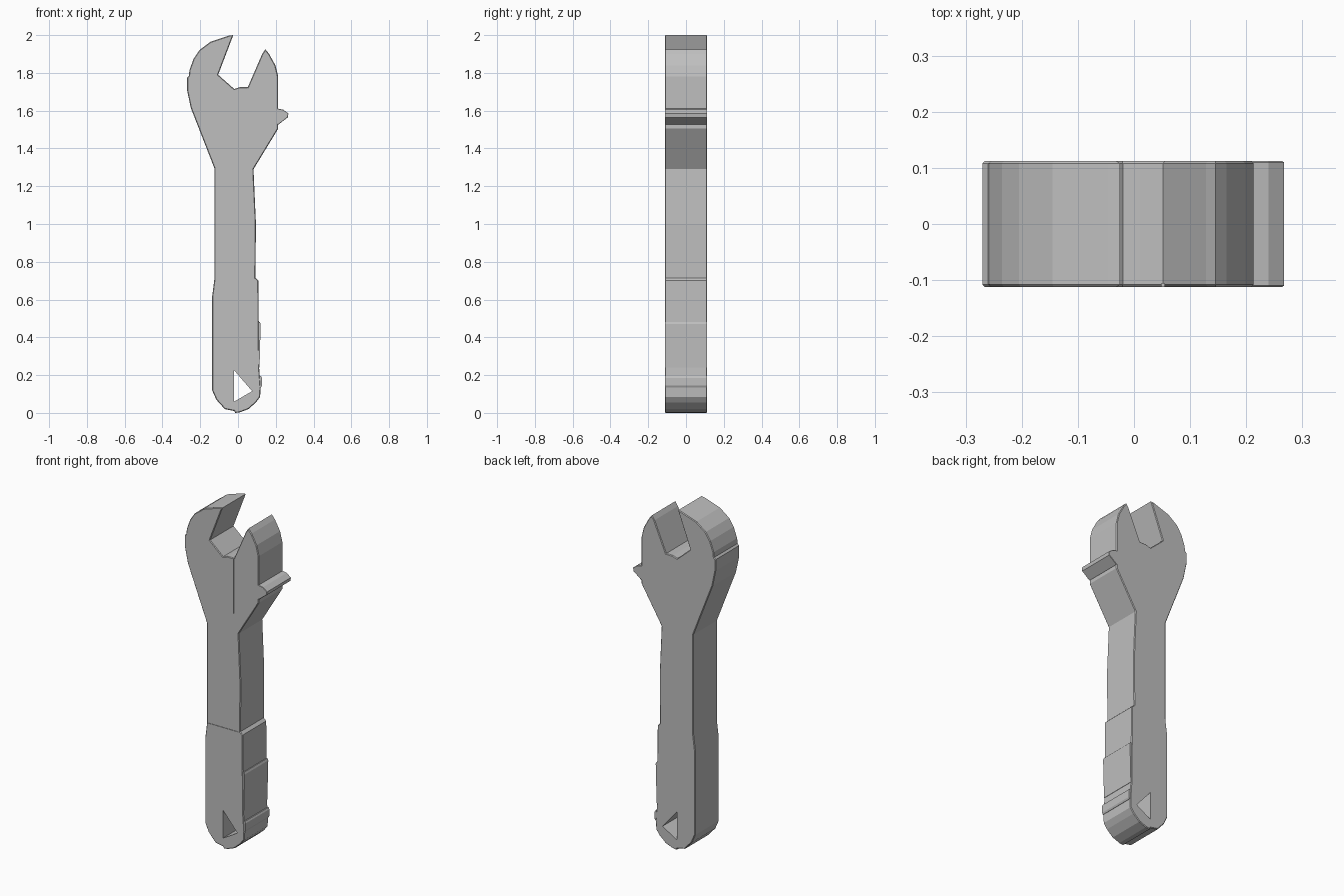
import bpy
import bmesh

cube = bpy.data.objects.get("Cube")
if cube:
    bpy.data.objects.remove(cube, do_unlink=True)

HALF = 0.112  # half thickness of the tool

steel = bpy.data.materials.new("grey_steel")
steel.use_nodes = True
COLOUR = (0.52, 0.52, 0.52, 1.0)
steel.diffuse_color = COLOUR
steel.node_tree.nodes["Principled BSDF"].inputs["Base Color"].default_value = COLOUR


def slab(name, outline, y0=-HALF, y1=HALF, rim=0.0):
    """Extrude an x-z outline from y0 to y1, with an optional chamfered rim."""
    bm = bmesh.new()
    face = bm.faces.new([bm.verts.new((x, y0, z)) for x, z in outline])
    new = bmesh.ops.extrude_face_region(bm, geom=[face])["geom"]
    verts = [g for g in new if isinstance(g, bmesh.types.BMVert)]
    bmesh.ops.translate(bm, verts=verts, vec=(0, y1 - y0, 0))
    bmesh.ops.recalc_face_normals(bm, faces=bm.faces)
    if rim:
        edges = [e for e in bm.edges
                 if abs(e.verts[0].co.y - e.verts[1].co.y) < 1e-5]
        bmesh.ops.bevel(bm, geom=edges, offset=rim, segments=1,
                        affect='EDGES', clamp_overlap=True)
    mesh = bpy.data.meshes.new(name)
    bm.to_mesh(mesh)
    bm.free()
    mesh.materials.append(steel)
    obj = bpy.data.objects.new(name, mesh)
    bpy.context.collection.objects.link(obj)
    return obj


def box(x0, x1, z0, z1):
    return [(x0, z0), (x1, z0), (x1, z1), (x0, z1)]


def cut(target, cutter):
    cutter.hide_render = True
    cutter.hide_viewport = True
    cutter.display_type = 'WIRE'
    mod = target.modifiers.new(cutter.name, 'BOOLEAN')
    mod.operation = 'DIFFERENCE'
    mod.solver = 'EXACT'
    mod.object = cutter


# Outline runs counter-clockwise from the butt of the handle
handle_right = [(-0.02, 0.01), (-0.015, 0.0), (0.01, 0.003), (0.055, 0.02),
                (0.095, 0.055), (0.117, 0.085), (0.12, 0.135), (0.112, 0.24),
                (0.108, 0.70), (0.092, 0.715), (0.095, 1.0), (0.082, 1.29)]
right_jaw = [(0.213, 1.505), (0.213, 1.78), (0.198, 1.84), (0.165, 1.90),
             (0.145, 1.925), (0.128, 1.90)]
mouth = [(0.052, 1.725), (0.01, 1.725), (-0.02, 1.715), (-0.105, 1.79)]
left_jaw = [(-0.025, 2.0), (-0.045, 1.998), (-0.145, 1.965), (-0.205, 1.92),
            (-0.235, 1.875), (-0.257, 1.815), (-0.26, 1.785), (-0.27, 1.775),
            (-0.27, 1.71), (-0.25, 1.615)]
handle_left = [(-0.125, 1.295), (-0.125, 0.71), (-0.137, 0.615),
               (-0.137, 0.12), (-0.115, 0.07), (-0.07, 0.02)]
wrench = slab("wrench_body",
              handle_right + right_jaw + mouth + left_jaw + handle_left,
              rim=0.004)

# Triangular hanging hole through the handle
cut(wrench, slab("hanging_hole_cutter",
                 [(-0.02, 0.06), (0.075, 0.115), (-0.02, 0.225)], -0.3, 0.3))

# Shallow seams on the front: jaw joint and top of the grip
cut(wrench, slab("jaw_seam_cutter", box(0.049, 0.054, 1.40, 1.76),
                 -0.2, -HALF + 0.006))
cut(wrench, slab("grip_seam_cutter", box(-0.118, 0.088, 0.711, 0.714),
                 -0.2, -HALF + 0.003))

# Adjusting nub on the side of the head
slab("adjusting_nub", [(0.205, 1.525), (0.215, 1.527), (0.264, 1.565),
                       (0.267, 1.585), (0.24, 1.605), (0.205, 1.612)],
     rim=0.002)

# Raised strips along the right side of the grip
slab("grip_strip", [(0.1, 0.24), (0.114, 0.24), (0.12, 0.47),
                    (0.115, 0.482), (0.1, 0.482)], -HALF + 0.002, HALF - 0.002)
slab("grip_ridge", [(0.1, 0.135), (0.122, 0.135), (0.127, 0.145),
                    (0.127, 0.185), (0.122, 0.195), (0.1, 0.195)],
     -HALF + 0.002, HALF - 0.002)
